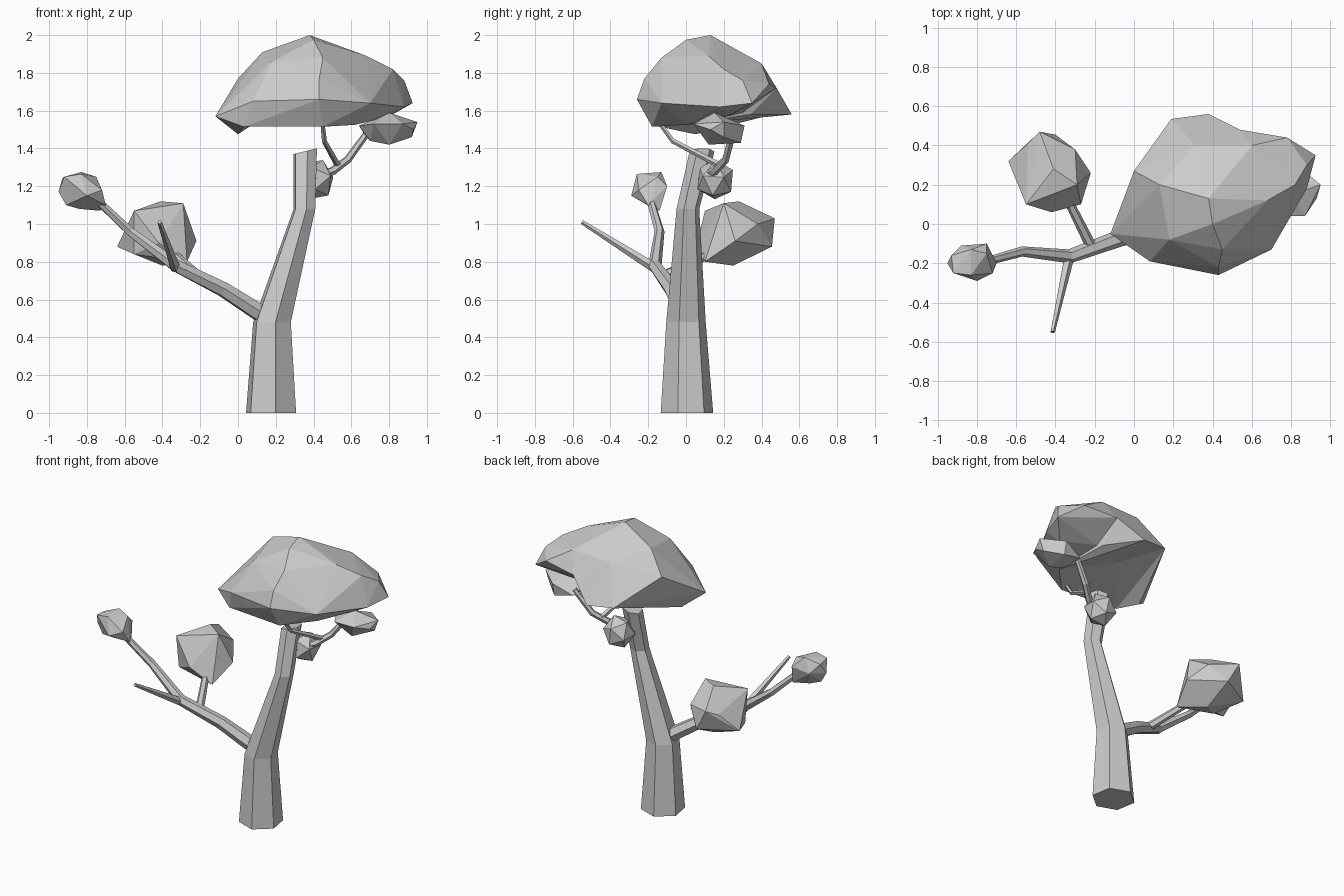
import bpy, bmesh, math
from mathutils import Vector, Euler

default = bpy.data.objects.get("Cube")
if default:
    bpy.data.objects.remove(default, do_unlink=True)

# One plain grey for the whole tree
grey = bpy.data.materials.new("plain grey")
grey.use_nodes = True
colour = (0.6, 0.6, 0.6, 1)
grey.diffuse_color = colour
grey.node_tree.nodes["Principled BSDF"].inputs["Base Color"].default_value = colour


def finish(name, bm):
    bmesh.ops.recalc_face_normals(bm, faces=bm.faces[:])
    mesh = bpy.data.meshes.new(name)
    bm.to_mesh(mesh)
    bm.free()
    mesh.materials.append(grey)
    obj = bpy.data.objects.new(name, mesh)
    bpy.context.collection.objects.link(obj)
    return obj


def limb(name, path, sides=6, turn=0, upright=False):
    """Loft a tapering prism along (x, y, z, radius) stations."""
    bm = bmesh.new()
    centres = [Vector(p[:3]) for p in path]
    rings = []
    for i, centre in enumerate(centres):
        ahead = centres[min(i + 1, len(path) - 1)] - centres[max(i - 1, 0)]
        side = Vector((0, 0, 1)).cross(ahead).normalized()
        up = ahead.cross(side).normalized()
        if upright:
            side, up = Vector((1, 0, 0)), Vector((0, 1, 0))
        ring = []
        for k in range(sides):
            a = math.radians(turn) + math.tau * k / sides
            ring.append(bm.verts.new(centre + path[i][3] * (side * math.cos(a) + up * math.sin(a))))
        rings.append(ring)
    for low, high in zip(rings, rings[1:]):
        for k in range(sides):
            n = (k + 1) % sides
            bm.faces.new((low[k], low[n], high[n], high[k]))
    bm.faces.new(rings[0])
    bm.faces.new(rings[-1])
    return finish(name, bm)


def faceted_clump(name, corners):
    """Wrap a hull of flat facets around a few corner points."""
    bm = bmesh.new()
    for corner in corners:
        bm.verts.new(corner)
    hull = bmesh.ops.convex_hull(bm, input=bm.verts[:])
    loose = [v for v in hull["geom_interior"] if isinstance(v, bmesh.types.BMVert)]
    bmesh.ops.delete(bm, geom=loose, context="VERTS")
    return finish(name, bm)


def round_clump(name, centre, size, tilt):
    """A tilted, stretched icosahedron."""
    bm = bmesh.new()
    bmesh.ops.create_icosphere(bm, subdivisions=1, radius=1)
    spin = Euler([math.radians(t) for t in tilt]).to_matrix()
    for v in bm.verts:
        p = spin @ v.co
        v.co = Vector(centre) + Vector([a * b for a, b in zip(p, size)])
    return finish(name, bm)


def combine(obj, other, operation):
    """Apply a boolean to obj and remove the other object."""
    boolean = obj.modifiers.new("boolean", "BOOLEAN")
    boolean.operation = operation
    boolean.solver = "EXACT"
    boolean.object = other
    evaluated = obj.evaluated_get(bpy.context.evaluated_depsgraph_get())
    result = bpy.data.meshes.new_from_object(evaluated)
    obj.modifiers.clear()
    obj.data = result
    bpy.data.objects.remove(other, do_unlink=True)


# Trunk, with a slanted cut at the top
trunk = limb("trunk", [(.175, .005, 0, .141), (.18, 0, .48, .106),
                       (.352, .01, 1.08, .061), (.356, .085, 1.385, .066)], turn=40, upright=True)
for v in trunk.data.vertices:
    if v.co.z > 1.3:
        v.co.z += (v.co.x - .355) * .25

# Branches
limb("main_branch", [(.13, -.01, .52, .05), (-.08, -.075, .655, .043), (-.33, -.165, .78, .036),
                     (-.57, -.14, .96, .026), (-.75, -.19, 1.13, .021)])
limb("bare_branch", [(-.33, -.16, .765, .028), (-.415, -.55, 1.01, .012)], sides=5)
limb("back_branch", [(-.22, -.11, .73, .028), (-.36, .17, .86, .022)])
limb("upper_branch", [(.37, .07, 1.23, .025), (.5, .15, 1.28, .023),
                      (.58, .21, 1.34, .021), (.69, .25, 1.49, .018)])
limb("canopy_branch", [(.53, .18, 1.31, .018), (.457, -.07, 1.44, .014), (.445, -.15, 1.55, .011)], sides=5)

# Small leaf clumps
round_clump("trunk_clump", (.41, .155, 1.235), (.105, .105, .112), (10, 20, 30))
faceted_clump("left_tip_clump", [
    (-.95, -.2, 1.17), (-.92, -.25, 1.25), (-.93, -.16, 1.24), (-.83, -.13, 1.275), (-.83, -.26, 1.265),
    (-.75, -.15, 1.25), (-.72, -.25, 1.18), (-.7, -.2, 1.1), (-.73, -.14, 1.07),
    (-.91, -.2, 1.1), (-.84, -.17, 1.08), (-.88, -.11, 1.18), (-.8, -.29, 1.15), (-.75, -.1, 1.2)])
faceted_clump("right_tip_clump", [
    (.64, .17, 1.52), (.68, .28, 1.46), (.8, .12, 1.42), (.82, .29, 1.43),
    (.92, .2, 1.46), (.95, .2, 1.54), (.87, .04, 1.53), (.72, .04, 1.53),
    (.82, .31, 1.52), (.8, .15, 1.59), (.93, .13, 1.5), (.7, .15, 1.44)])
faceted_clump("back_clump", [
    (-.41, .28, 1.12), (-.29, .2, 1.11), (-.55, .1, 1.07), (-.48, .47, 1.03), (-.54, .41, 1),
    (-.4, .455, .88), (-.64, .32, .88), (-.22, .26, .91), (-.27, .1, .8),
    (-.42, .06, .9), (-.3, .38, 1), (-.4, .25, .78), (-.55, .13, .84)])

# Canopy: a broad lobe and a right lobe, meeting in a dent at the back
ridge = [(.43, -.26, 1.66), (.7, -.13, 1.64), (.54, .48, 1.72),
         (.6, .4, 1.85), (.68, .12, 1.89), (.38, .13, 2), (.45, -.13, 1.88)]
under_rim = [(0, .05, 1.475), (.03, -.14, 1.515), (.45, -.18, 1.515), (.62, 0, 1.525),
             (.38, .56, 1.58), (.19, .535, 1.6)]
broad_side = [(-.12, -.05, 1.57), (.08, -.19, 1.65), (.54, .34, 1.58),
              (0, .27, 1.77), (.13, .2, 1.91), (.4, 0, 1.975), (.18, -.08, 1.86),
              (.43, -.22, 1.77), (.31, .4, 1.84)]
right_side = [(.88, .18, 1.62), (.925, .35, 1.64), (.78, .44, 1.74), (.8, .22, 1.57),
              (.62, 0, 1.525), (.56, .3, 1.59), (.82, .2, 1.82), (.88, .3, 1.76)]
canopy = faceted_clump("canopy", ridge + under_rim + broad_side)
combine(canopy, faceted_clump("right_lobe", ridge + right_side), "UNION")

# Shallow hollow beneath the canopy, inside its lower rim
below = [(x, y, 1.3) for x, y, z in under_rim]
combine(canopy, faceted_clump("hollow_cutter", under_rim + below + [(.32, .17, 1.6)]), "DIFFERENCE")
